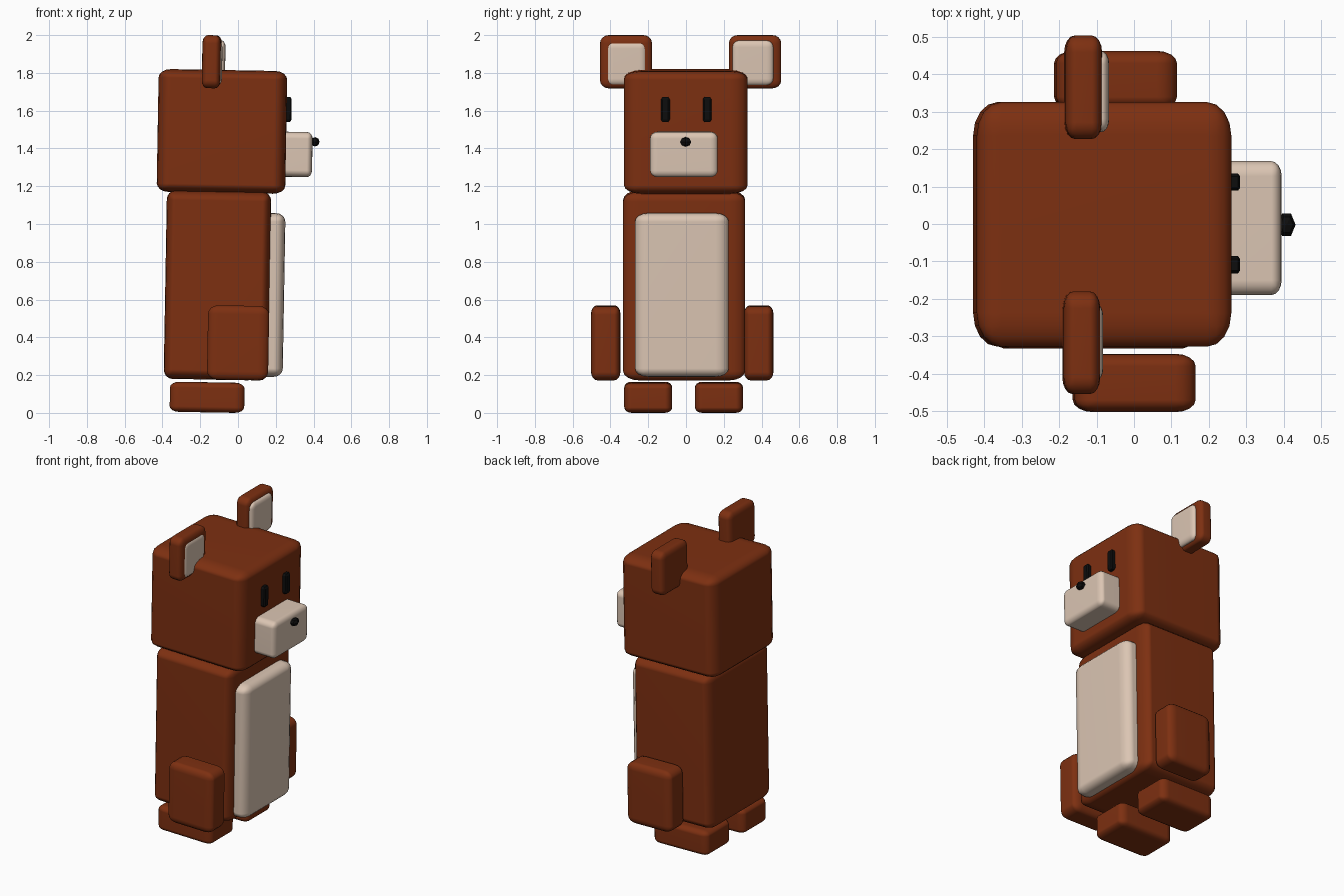
import bpy
import bmesh
import math
from mathutils import Matrix, Vector

if "Cube" in bpy.data.objects:
    bpy.data.objects.remove(bpy.data.objects["Cube"])


def material(name, rgb):
    m = bpy.data.materials.new(name)
    m.diffuse_color = (*rgb, 1.0)
    m.use_nodes = True
    m.node_tree.nodes["Principled BSDF"].inputs["Base Color"].default_value = m.diffuse_color
    return m


BROWN = material("brown fur", (0.205, 0.029, 0.0055))
CREAM = material("cream fur", (0.71, 0.56, 0.45))
BLACK = material("black", (0.004, 0.004, 0.004))

LEAN = math.radians(1.0)  # every part leans slightly forward


def finish(name, bm, mat, centre):
    mesh = bpy.data.meshes.new(name)
    bm.to_mesh(mesh)
    bm.free()
    obj = bpy.data.objects.new(name, mesh)
    bpy.context.collection.objects.link(obj)
    mesh.materials.append(mat)
    obj.location = centre
    obj.rotation_euler = (0, LEAN, 0)
    return obj


def rounded_box(name, mat, xs, ys, zs, radii, segments=4):
    """Box filling the given ranges, with its own edge radius on each axis."""
    size = Vector([b - a for a, b in (xs, ys, zs)])
    # leave room for the lean
    size.x, size.z = size.x - size.z * math.sin(LEAN) * 0.8, size.z - size.x * math.sin(LEAN) * 0.8
    centre = [(a + b) / 2 for a, b in (xs, ys, zs)]
    bm = bmesh.new()
    bmesh.ops.create_cube(bm, size=1.0)
    bmesh.ops.scale(bm, verts=bm.verts, vec=[s / r for s, r in zip(size, radii)])
    bmesh.ops.bevel(bm, geom=bm.edges[:], offset=1.0, segments=segments,
                    profile=0.5, affect='EDGES', clamp_overlap=True)
    bmesh.ops.scale(bm, verts=bm.verts, vec=radii)
    obj = finish(name, bm, mat, centre)
    if segments > 1:
        bpy.ops.object.select_all(action='DESELECT')
        obj.select_set(True)
        bpy.context.view_layer.objects.active = obj
        bpy.ops.object.shade_smooth_by_angle(angle=math.radians(40))
        weighted = obj.modifiers.new("flat sides", 'WEIGHTED_NORMAL')
        weighted.keep_sharp = True
    return obj


# Head and muzzle
rounded_box("head", BROWN, (-0.43, 0.26), (-0.328, 0.326), (1.16, 1.82), (0.065, 0.09, 0.045))
rounded_box("muzzle", CREAM, (0.15, 0.395), (-0.19, 0.168), (1.248, 1.49), (0.028, 0.04, 0.035))

# Torso and belly patch
rounded_box("body", BROWN, (-0.392, 0.175), (-0.333, 0.313), (0.172, 1.178), (0.045, 0.085, 0.05))
rounded_box("belly", CREAM, (0.04, 0.25), (-0.27, 0.226), (0.19, 1.06), (0.05, 0.07, 0.045))

# Arms, resting at the sides
ARM_RADII = (0.055, 0.033, 0.045)
rounded_box("right_arm", BROWN, (-0.164, 0.165), (-0.503, -0.347), (0.172, 0.57), ARM_RADII)
rounded_box("left_arm", BROWN, (-0.214, 0.115), (0.307, 0.463), (0.172, 0.57), ARM_RADII)

# Feet
for side, ys in (("right", (-0.327, -0.073)), ("left", (0.047, 0.302))):
    rounded_box(side + "_foot", BROWN, (-0.362, 0.035), ys, (0.0, 0.165), (0.05, 0.038, 0.03))

# Ears with pale inner plates
EAR_RADII = (0.028, 0.045, 0.042)
INNER_RADII = (0.02, 0.035, 0.035)
rounded_box("right_ear", BROWN, (-0.192, -0.09), (-0.455, -0.18), (1.718, 2.0), EAR_RADII)
rounded_box("right_inner_ear", CREAM, (-0.16, -0.082), (-0.42, -0.212), (1.735, 1.965), INNER_RADII)
rounded_box("left_ear", BROWN, (-0.187, -0.085), (0.227, 0.504), (1.718, 2.0), EAR_RADII)
rounded_box("left_inner_ear", CREAM, (-0.15, -0.066), (0.246, 0.462), (1.735, 1.972), INNER_RADII)

# Eyes
for side, y in (("right", -0.109), ("left", 0.112)):
    rounded_box(side + "_eye", BLACK, (0.23, 0.284), (y - 0.023, y + 0.023),
                (1.54, 1.672), (0.006, 0.008, 0.012), segments=1)

# Faceted nose bead
bm = bmesh.new()
bmesh.ops.create_uvsphere(bm, u_segments=6, v_segments=4, radius=1.0)
bmesh.ops.rotate(bm, verts=bm.verts, matrix=Matrix.Rotation(math.radians(30), 3, 'Z'))
bmesh.ops.scale(bm, verts=bm.verts, vec=(0.024, 0.034, 0.025))
finish("nose", bm, BLACK, (0.408, -0.002, 1.435))
